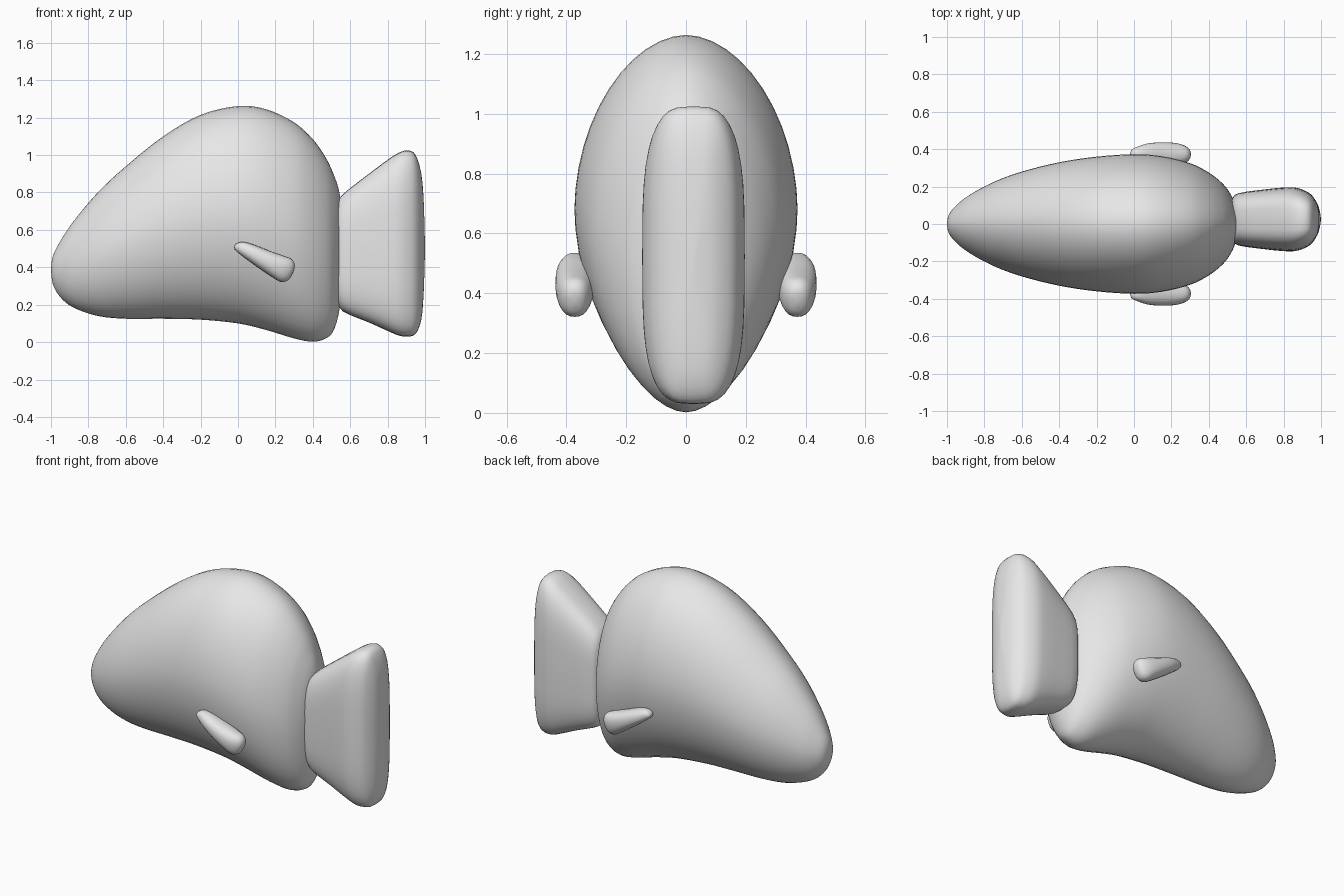
import bpy, bmesh, math
from mathutils import Matrix, Vector

if "Cube" in bpy.data.objects:
    bpy.data.objects.remove(bpy.data.objects["Cube"])

grey = bpy.data.materials.new("plain grey")
grey.diffuse_color = (0.8, 0.8, 0.8, 1)
grey.use_nodes = True
grey.node_tree.nodes["Principled BSDF"].inputs["Base Color"].default_value = grey.diffuse_color


def smooth_rows(rows, steps):
    """Catmull-Rom interpolation between hand-set cross-sections."""
    pts = [rows[0]] + rows + [rows[-1]]
    out = []
    for a, b, c, d in zip(pts, pts[1:], pts[2:], pts[3:]):
        for k in range(steps):
            t = k / steps
            out.append([0.5 * (2 * q + (r - p) * t + (2 * p - 5 * q + 4 * r - s) * t * t
                               + (3 * q - p - 3 * r + s) * t ** 3)
                        for p, q, r, s in zip(a, b, c, d)])
    return out + [rows[-1]]


def loft(name, rows, power, sides, steps, matrix):
    """Rows are (x, top, bottom, half width); sections are superellipses."""
    bm = bmesh.new()
    rings = []
    for x, top, bottom, width in smooth_rows(rows, steps):
        ring = []
        for i in range(sides):
            a = 2 * math.pi * i / sides
            c, s = math.cos(a), math.sin(a)
            y = math.copysign(abs(c) ** (2 / power), c) * width
            z = math.copysign(abs(s) ** (2 / power), s) * (top - bottom) / 2
            ring.append(bm.verts.new((x, y, (top + bottom) / 2 + z)))
        rings.append(ring)
    for r0, r1 in zip(rings, rings[1:]):
        for i in range(sides):
            j = (i + 1) % sides
            bm.faces.new((r0[i], r0[j], r1[j], r1[i]))
    bmesh.ops.remove_doubles(bm, verts=bm.verts, dist=0.0002)
    bm.transform(matrix)
    bmesh.ops.recalc_face_normals(bm, faces=bm.faces)
    for f in bm.faces:
        f.smooth = True
    mesh = bpy.data.meshes.new(name)
    bm.to_mesh(mesh)
    bm.free()
    mesh.materials.append(grey)
    obj = bpy.data.objects.new(name, mesh)
    bpy.context.collection.objects.link(obj)
    return obj


# Body: humped back, low snout, blunt rear
body = [(-1.0, .39, .39, 0), (-.99, .46, .31, .05), (-.95, .54, .24, .10),
        (-.88, .645, .185, .155), (-.75, .80, .14, .225), (-.6, .94, .125, .28),
        (-.4, 1.10, .125, .33), (-.2, 1.215, .12, .36), (0, 1.262, .10, .373),
        (.15, 1.245, .065, .362), (.3, 1.175, .02, .325), (.4, 1.085, .002, .275),
        (.47, .985, .02, .22), (.51, .90, .06, .17), (.54, .81, .16, .11),
        (.553, .70, .30, .05), (.557, .5, .5, 0)]
loft("body", body, 1.88, 48, 4, Matrix())

# Tail fin: thick flaring slab
tail = [(.50, .5, .5, 0), (.505, .66, .32, .06), (.525, .73, .23, .11),
        (.56, .79, .165, .14), (.7, .90, .105, .16), (.8, .975, .06, .17),
        (.86, 1.013, .035, .17), (.91, 1.025, .03, .155), (.95, 1.0, .045, .13),
        (.98, .90, .12, .085), (.993, .75, .27, .045), (1.0, .5, .5, 0)]
loft("tail_fin", tail, 3.4, 40, 3, Matrix.Translation((0, .025, 0)))

# Side fins: small tapered paddles sloping down to the rear
fin = [(-.178, .005, .005, 0), (-.17, .025, -.01, .025), (-.14, .045, -.022, .04),
       (-.08, .055, -.035, .058), (0, .06, -.05, .065), (.08, .068, -.062, .062),
       (.13, .07, -.065, .05), (.16, .045, -.04, .03), (.168, 0, 0, 0)]
for side, name in ((-1, "side_fin_front"), (1, "side_fin_back")):
    place = (Matrix.Translation(Vector((.14, side * .372, .435)))
             @ Matrix.Rotation(math.radians(25), 4, 'Y'))
    loft(name, fin, 2.3, 24, 3, place)
